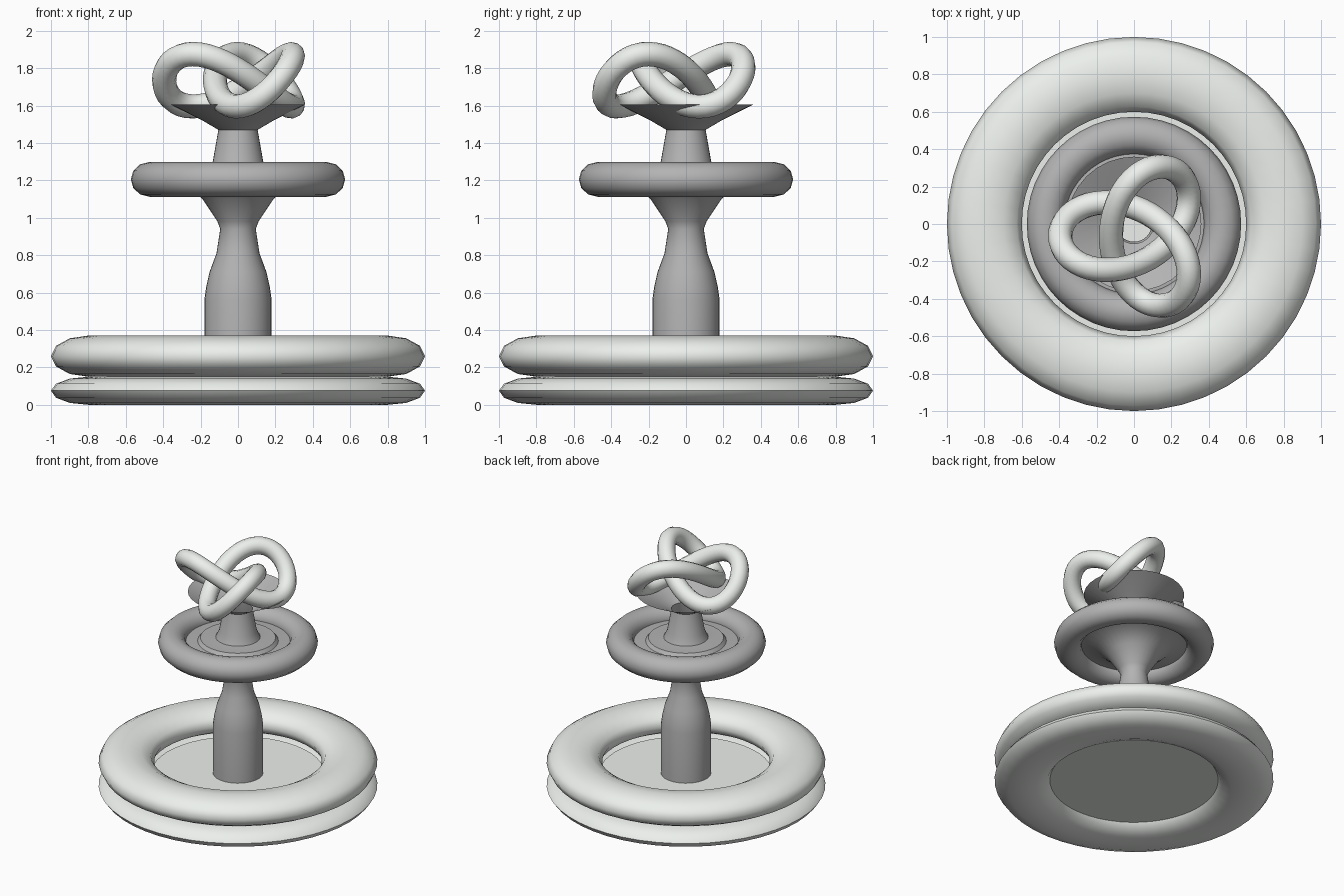
import bpy, math
from math import sin, cos, pi

if "Cube" in bpy.data.objects:
    bpy.data.objects.remove(bpy.data.objects["Cube"])

def material(name, rgb):
    m = bpy.data.materials.new(name)
    m.diffuse_color = (*rgb, 1)
    m.use_nodes = True
    m.node_tree.nodes["Principled BSDF"].inputs["Base Color"].default_value = m.diffuse_color
    return m

pale = material("pale_stone", (0.84, 0.87, 0.84))
grey = material("grey_stone", (0.45, 0.45, 0.45))

def finish(ob, name, mat, angle=40):
    ob.name = name
    ob.data.materials.append(mat)
    bpy.ops.object.select_all(action='DESELECT')
    ob.select_set(True)
    bpy.context.view_layer.objects.active = ob
    bpy.ops.object.shade_smooth_by_angle(angle=math.radians(angle))

def ring(name, R, r, z, half_h, mat):
    # torus flattened to an elliptical section
    bpy.ops.mesh.primitive_torus_add(major_radius=R, minor_radius=r,
                                     major_segments=48, minor_segments=12)
    ob = bpy.context.object
    for v in ob.data.vertices:
        v.co.z = v.co.z * half_h / r + z
    finish(ob, name, mat, 60)

def lathe(name, profile, mat, segs=32):
    # revolve (radius, z) points around the z axis
    verts = [(r * cos(2 * pi * k / segs), r * sin(2 * pi * k / segs), z)
             for r, z in profile for k in range(segs)]
    faces = [(i * segs + k, i * segs + (k + 1) % segs,
              (i + 1) * segs + (k + 1) % segs, (i + 1) * segs + k)
             for i in range(len(profile) - 1) for k in range(segs)]
    me = bpy.data.meshes.new(name)
    me.from_pydata(verts, [], faces)
    ob = bpy.data.objects.new(name, me)
    bpy.context.collection.objects.link(ob)
    finish(ob, name, mat)

# stacked basin rings and the bowl ring
ring("basin_lower_ring", 0.8, 0.2, 0.075, 0.075, pale)
ring("basin_upper_ring", 0.8, 0.2, 0.26, 0.11, pale)
ring("middle_bowl_ring", 0.473, 0.1, 1.205, 0.093, grey)

# basin floor slab
bpy.ops.mesh.primitive_cylinder_add(vertices=48, radius=0.62, depth=0.1,
                                    location=(0, 0, 0.12))
finish(bpy.context.object, "basin_floor", pale)

# lower column, flaring into the middle bowl
lathe("lower_column", [(0.18, 0.15), (0.18, 0.56), (0.17, 0.63), (0.152, 0.71),
                       (0.115, 0.81), (0.095, 0.94), (0.11, 0.98), (0.19, 1.10),
                       (0.27, 1.17), (0.38, 1.19)], grey)

# upper column with rounded foot, opening into the top bowl
lathe("upper_column_and_bowl", [(0.38, 1.21), (0.29, 1.215), (0.27, 1.24),
                                (0.22, 1.24), (0.16, 1.245), (0.135, 1.30),
                                (0.105, 1.47), (0.19, 1.52), (0.36, 1.605)], grey)

# trefoil knot finial
cu = bpy.data.curves.new("knot_finial", 'CURVE')
cu.dimensions = '3D'
cu.bevel_depth = 0.065
cu.bevel_resolution = 4
sp = cu.splines.new('POLY')
n, u = 96, 0.136
sp.points.add(n - 1)
for i, p in enumerate(sp.points):
    s = 2 * pi * i / n
    p.co = (0.013 - u * (2 * cos(2 * s) + cos(s)),
            -0.065 - u * (2 * sin(2 * s) - sin(s)),
            1.735 + 0.14 * sin(3 * s), 1)
sp.use_cyclic_u = True
knot = bpy.data.objects.new("knot_finial", cu)
bpy.context.collection.objects.link(knot)
bpy.ops.object.select_all(action='DESELECT')
knot.select_set(True)
bpy.context.view_layer.objects.active = knot
bpy.ops.object.convert(target='MESH')
finish(bpy.context.object, "knot_finial", pale, 60)
